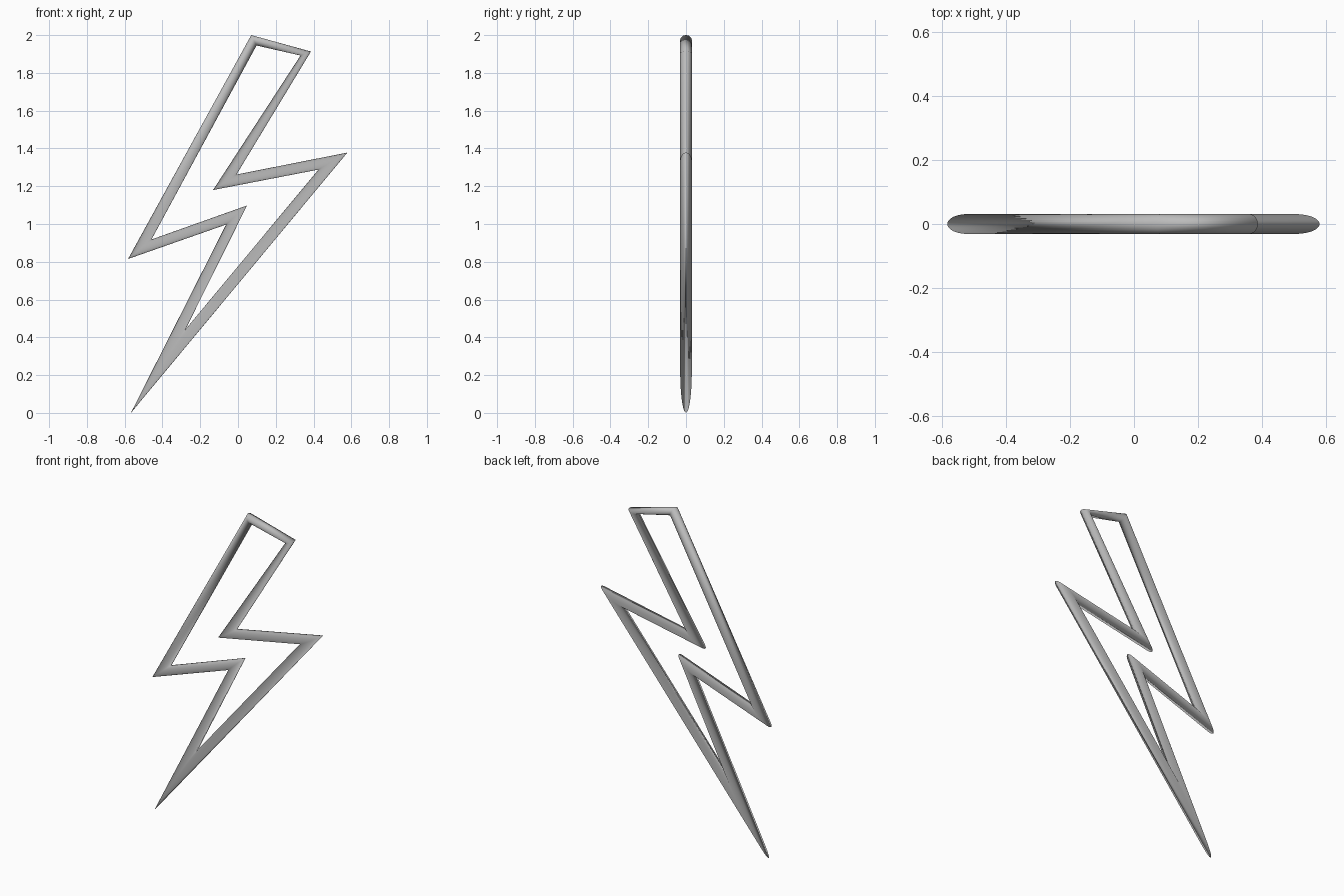
import bpy, bmesh, math
from mathutils import Vector

cube = bpy.data.objects.get("Cube")
if cube:
    bpy.data.objects.remove(cube, do_unlink=True)

SIDES = 24
DEPTH = 0.031

# Mitred corners of the bolt outline: (outer x, z), (inner x, z)
corners = [
    ((0.07, 2.0), (0.098, 1.945)),
    ((0.386, 1.913), (0.331, 1.892)),
    ((-0.008, 1.262), (-0.132, 1.18)),
    ((0.579, 1.378), (0.426, 1.288)),
    ((-0.567, 0.0), (-0.278, 0.442)),
    ((-0.063, 0.997), (0.048, 1.098)),
    ((-0.582, 0.815), (-0.458, 0.918)),
]

# Plain grey finish
grey = bpy.data.materials.new("grey")
grey.use_nodes = True
colour = (0.5, 0.5, 0.5, 1.0)
grey.diffuse_color = colour
grey.node_tree.nodes["Principled BSDF"].inputs["Base Color"].default_value = colour

# Round tube swept along the closed zigzag, one elliptical ring per mitre
bm = bmesh.new()
rings = []
for outer, inner in corners:
    o = Vector((outer[0], 0, outer[1]))
    i = Vector((inner[0], 0, inner[1]))
    centre, reach = (o + i) / 2, (o - i) / 2
    ring = []
    for k in range(SIDES):
        a = math.tau * k / SIDES
        ring.append(bm.verts.new(centre + reach * math.cos(a) + Vector((0, DEPTH * math.sin(a), 0))))
    rings.append(ring)

for n, ring in enumerate(rings):
    following = rings[(n + 1) % len(rings)]
    for k in range(SIDES):
        j = (k + 1) % SIDES
        face = bm.faces.new((ring[k], ring[j], following[j], following[k]))
        face.smooth = True
bmesh.ops.recalc_face_normals(bm, faces=bm.faces[:])

mesh = bpy.data.meshes.new("lightning_bolt_frame")
bm.to_mesh(mesh)
bm.free()
mesh.materials.append(grey)
bolt = bpy.data.objects.new("lightning_bolt_frame", mesh)
bpy.context.collection.objects.link(bolt)
